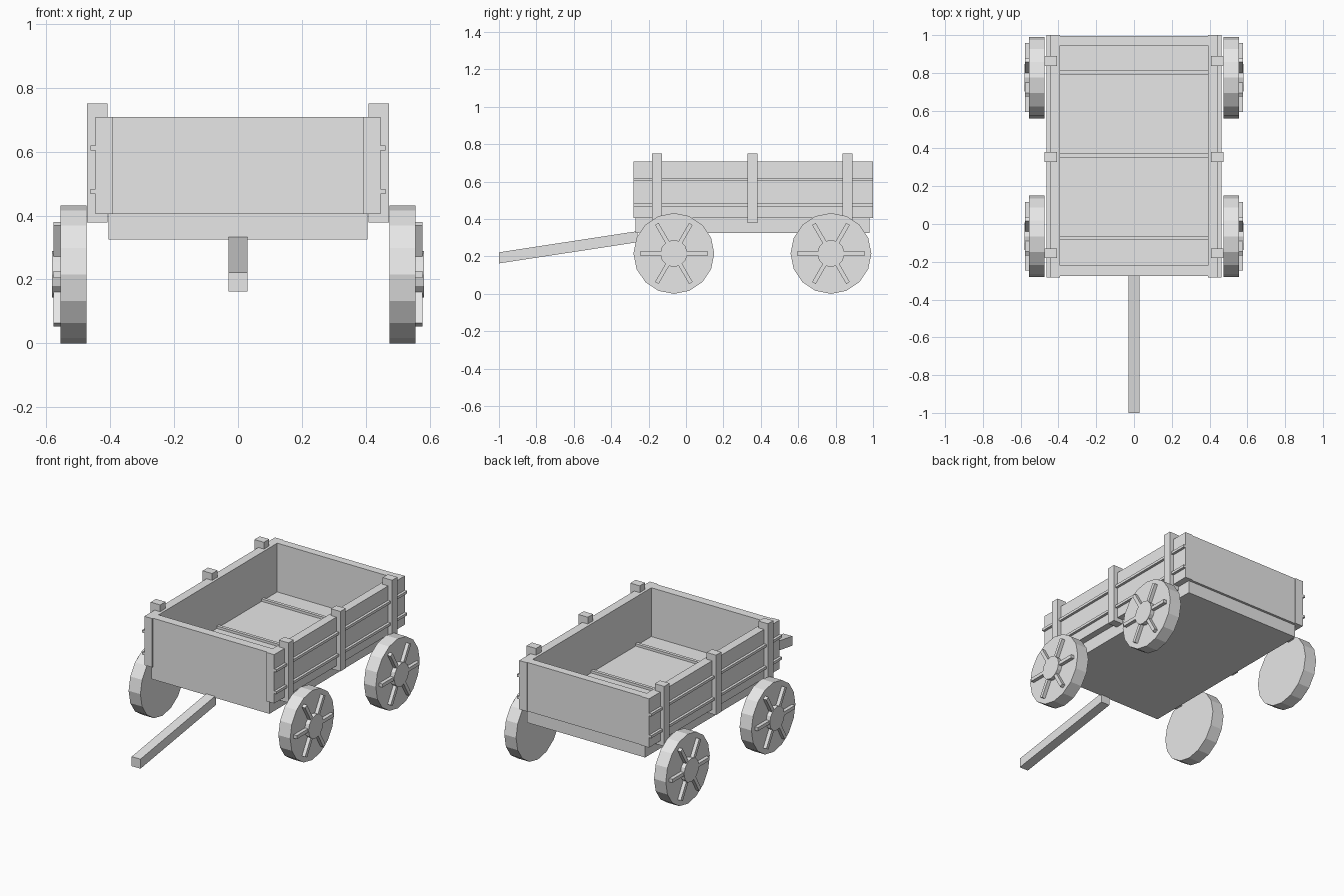
import bpy, bmesh, math
from mathutils import Matrix, Vector

cube = bpy.data.objects.get("Cube")
if cube:
    bpy.data.objects.remove(cube, do_unlink=True)

grey = bpy.data.materials.new("plain grey")
grey.use_nodes = True
colour = (0.8, 0.8, 0.8, 1)
grey.diffuse_color = colour
grey.node_tree.nodes["Principled BSDF"].inputs["Base Color"].default_value = colour


def add_box(bm, x, y, z):
    """Box spanning the given (low, high) pairs."""
    spans = (x, y, z)
    centre = Vector([(a + b) / 2 for a, b in spans])
    size = Matrix.Diagonal([b - a for a, b in spans] + [1])
    return bmesh.ops.create_cube(bm, size=1, matrix=Matrix.Translation(centre) @ size)["verts"]


def add_disc(bm, radius, x, sides):
    """Cylinder along x spanning the (low, high) pair."""
    place = Matrix.Translation(((x[0] + x[1]) / 2, 0, 0)) @ Matrix.Rotation(math.pi / 2, 4, "Y")
    bmesh.ops.create_cone(bm, cap_ends=True, segments=sides, radius1=radius,
                          radius2=radius, depth=x[1] - x[0], matrix=place)


def finish(bm, name, location=(0, 0, 0), mirrored=False):
    if mirrored:
        bmesh.ops.scale(bm, vec=(-1, 1, 1), verts=bm.verts)
    bmesh.ops.recalc_face_normals(bm, faces=bm.faces)
    mesh = bpy.data.meshes.new(name)
    bm.to_mesh(mesh)
    bm.free()
    mesh.materials.append(grey)
    obj = bpy.data.objects.new(name, mesh)
    obj.location = location
    bpy.context.collection.objects.link(obj)


def box(name, x, y, z, mirrored=False):
    bm = bmesh.new()
    add_box(bm, x, y, z)
    finish(bm, name, mirrored=mirrored)


# Bed with cross battens on the floor
box("bed", (-0.405, 0.405), (-0.27, 0.98), (0.325, 0.405))
for y in (-0.075, 0.362, 0.802):
    box("floor_batten", (-0.395, 0.395), (y - 0.01, y + 0.01), (0.4, 0.42))

# End boards
box("front_board", (-0.395, 0.395), (-0.275, -0.22), (0.405, 0.708))
box("back_board", (-0.395, 0.395), (0.945, 0.995), (0.405, 0.708))

# Wheel with hub and spokes, facing +x
def wheel(name, y, mirrored):
    bm = bmesh.new()
    add_disc(bm, 0.216, (0.474, 0.555), 16)
    add_disc(bm, 0.073, (0.55, 0.581), 12)
    for i in range(6):
        verts = add_box(bm, (0.55, 0.577), (0.06, 0.182), (-0.011, 0.011))
        bmesh.ops.rotate(bm, verts=verts, cent=(0, 0, 0),
                         matrix=Matrix.Rotation(i * math.pi / 3, 3, "X"))
    finish(bm, name, (0, y, 0.216), mirrored)


# Sides with long battens, stakes and wheels
for side, mirrored in (("left", False), ("right", True)):
    box(side + "_side", (0.392, 0.446), (-0.282, 1.0), (0.405, 0.708), mirrored)
    for z in (0.475, 0.611):
        box(side + "_rail", (0.43, 0.462), (-0.282, 1.0), (z - 0.008, z + 0.008), mirrored)
    for y in (-0.155, 0.355, 0.863):
        box(side + "_stake", (0.408, 0.473), (y - 0.026, y + 0.026), (0.378, 0.75), mirrored)
    wheel(side + "_front_wheel", -0.065, mirrored)
    wheel(side + "_back_wheel", 0.775, mirrored)

# Sloping drawbar with upright ends
bm = bmesh.new()
for v in add_box(bm, (-0.03, 0.03), (-1, -0.26), (0.163, 0.222)):
    if v.co.y > -0.5:
        v.co.z += 0.113
finish(bm, "drawbar")
